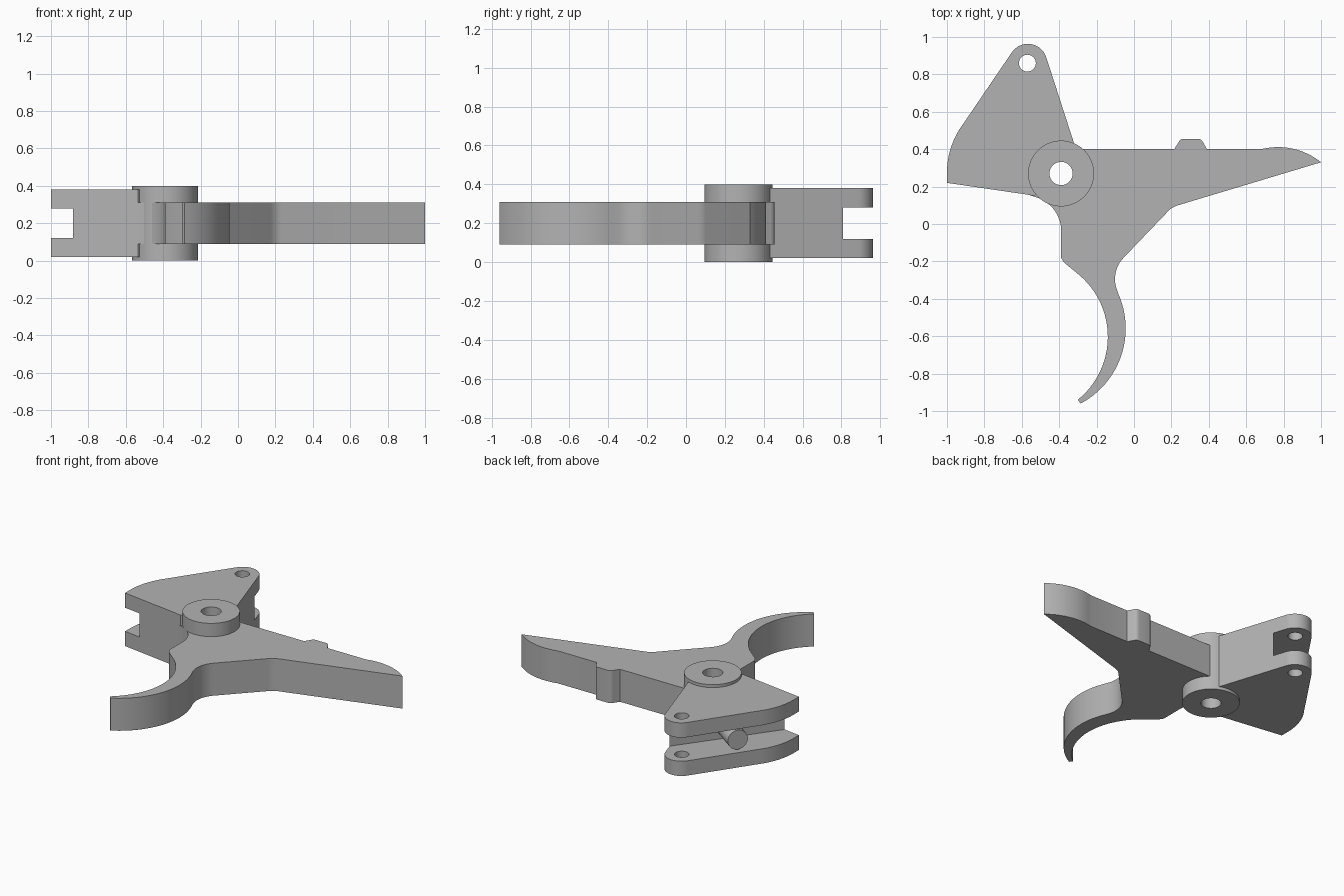
import bpy, bmesh, math
from mathutils import Vector

cube = bpy.data.objects.get("Cube")
if cube:
    bpy.data.objects.remove(cube, do_unlink=True)

steel = bpy.data.materials.new("steel grey")
steel.use_nodes = True
GREY = (0.45, 0.45, 0.45, 1)
steel.diffuse_color = GREY
steel.node_tree.nodes["Principled BSDF"].inputs["Base Color"].default_value = GREY


def arc(a, b, c, n=12):
    """Points of the circular arc from a through b to c."""
    a, b, c = Vector(a), Vector(b), Vector(c)
    u, v = b - a, c - a
    d = 2 * (u.x * v.y - u.y * v.x)
    uu, vv = u.dot(u), v.dot(v)
    o = a + Vector((v.y * uu - u.y * vv, u.x * vv - v.x * uu)) / d
    r = (a - o).length
    start = math.atan2(a.y - o.y, a.x - o.x)
    end = math.atan2(c.y - o.y, c.x - o.x)
    sweep = (end - start) % math.tau
    if d < 0:
        sweep -= math.tau
    return [(o.x + r * math.cos(start + sweep * i / n),
             o.y + r * math.sin(start + sweep * i / n)) for i in range(n + 1)]


def prism(name, outline, low, high):
    """Extrude a flat outline between two heights."""
    bm = bmesh.new()
    face = bm.faces.new([bm.verts.new((x, y, low)) for x, y in outline])
    top = bmesh.ops.extrude_face_region(bm, geom=[face])["geom"]
    bmesh.ops.translate(bm, vec=(0, 0, high - low),
                        verts=[g for g in top if isinstance(g, bmesh.types.BMVert)])
    bmesh.ops.recalc_face_normals(bm, faces=bm.faces)
    mesh = bpy.data.meshes.new(name)
    bm.to_mesh(mesh)
    bm.free()
    mesh.materials.append(steel)
    obj = bpy.data.objects.new(name, mesh)
    bpy.context.collection.objects.link(obj)
    return obj


def disc(name, centre, r, low, high, n=64):
    ring = [(centre[0] + r * math.cos(math.tau * i / n),
             centre[1] + r * math.sin(math.tau * i / n)) for i in range(n)]
    return prism(name, ring, low, high)


PIVOT = (-0.39, 0.27)
EYE = (-0.57, 0.86)

# Lever plate: curved finger hook, rear arm with a small raised stop
plate_outline = (
    [PIVOT, (-0.56, 0.155)]
    + arc((-0.53, 0.145), (-0.435, 0.085), (-0.39, -0.02))
    + [(-0.39, -0.18), (-0.375, -0.205)]
    + arc((-0.29, -0.275), (-0.14, -0.6), (-0.3, -0.94), 24)
    + arc((-0.285, -0.96), (-0.05, -0.63), (-0.085, -0.37), 24)
    + arc((-0.09, -0.355), (-0.098, -0.26), (-0.055, -0.18))
    + arc((0.17, 0.055), (0.195, 0.08), (0.235, 0.1), 6)
    + arc((1, 0.33), (0.86, 0.4), (0.68, 0.4))
    + [(0.39, 0.4)]
    + arc((0.37, 0.435), (0.36, 0.449), (0.34, 0.455), 4)
    + arc((0.265, 0.455), (0.247, 0.449), (0.237, 0.435), 4)
    + [(0.215, 0.4), (-0.31, 0.4)])
plate = prism("lever_plate", plate_outline, 0.09, 0.31)

# Thick forked head
head_outline = (
    [PIVOT, (-0.535, 0.15), (-0.57, 0.157)]
    + [(-1, 0.22)]
    + arc((-1, 0.27), (-0.975, 0.42), (-0.91, 0.54))
    + arc((-0.655, 0.915), (-0.57, 0.963), (-0.468, 0.888), 20)
    + [(-0.32, 0.43)])
head = prism("forked_head", head_outline, 0.02, 0.38)

# Pivot boss
boss = disc("pivot_boss", PIVOT, 0.176, 0, 0.4)

# Cutters: the fork slot and the two pin holes
wall_a, wall_b = Vector((-0.88, 0.205)), Vector((-0.44, 0.81))
along = (wall_b - wall_a).normalized()
out = Vector((-along.y, along.x))
near, far = wall_a - along * 0.4, wall_b + along * 0.4
slot = prism("slot_cutter", [near, far, far + out, near + out], 0.12, 0.28)
pivot_drill = disc("pivot_drill", PIVOT, 0.062, -0.1, 0.5, 48)
eye_drill = disc("eye_drill", EYE, 0.045, -0.1, 0.5, 48)
cutters = [slot, pivot_drill, eye_drill]

for obj, tools in ((plate, [pivot_drill]), (boss, [pivot_drill]), (head, cutters)):
    for tool in tools:
        mod = obj.modifiers.new(tool.name, 'BOOLEAN')
        mod.operation = 'DIFFERENCE'
        mod.solver = 'EXACT'
        mod.object = tool
    bpy.context.view_layer.update()
    cut = obj.evaluated_get(bpy.context.evaluated_depsgraph_get())
    mesh = bpy.data.meshes.new_from_object(cut)
    obj.modifiers.clear()
    obj.data = mesh
for tool in cutters:
    bpy.data.objects.remove(tool, do_unlink=True)

# Spring peg standing out of the slot wall
peg = disc("spring_peg", (0, 0), 0.065, -0.03, 0.21, 32)
peg.rotation_euler = out.to_3d().to_track_quat('Z', 'Y').to_euler()
peg.location = ((wall_a + wall_b) / 2).to_3d() + Vector((0, 0, 0.2))

# Smooth the curved walls, keep the rims sharp
bpy.ops.object.select_all(action='DESELECT')
for obj in (plate, head, boss, peg):
    obj.select_set(True)
bpy.context.view_layer.objects.active = plate
bpy.ops.object.shade_smooth_by_angle(angle=math.radians(30))
